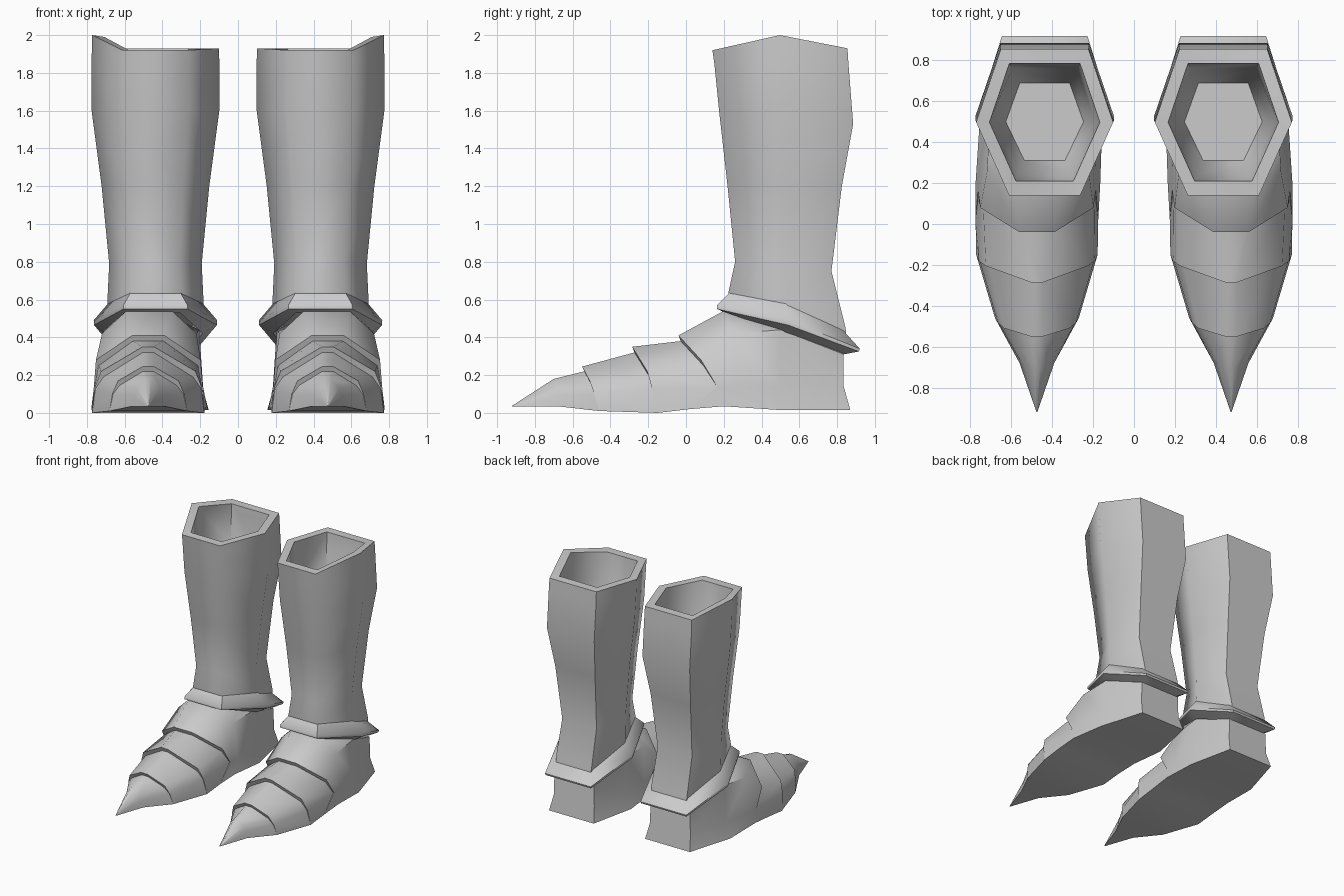
import bpy
import bmesh
import math

if "Cube" in bpy.data.objects:
    bpy.data.objects.remove(bpy.data.objects["Cube"], do_unlink=True)

steel = bpy.data.materials.new("grey_steel")
steel.use_nodes = True
grey = (0.6, 0.6, 0.6, 1)
steel.diffuse_color = grey
steel.node_tree.nodes["Principled BSDF"].inputs["Base Color"].default_value = grey


def loft(name, rings, angle, closed_loop=False):
    """Skin a series of rings, mirror to the other boot and shade."""
    bm = bmesh.new()
    loops = [[bm.verts.new(p) for p in ring] for ring in rings]
    pairs = list(zip(loops, loops[1:]))
    if closed_loop:
        pairs.append((loops[-1], loops[0]))
    else:
        bm.faces.new(loops[0])
        bm.faces.new(loops[-1])
    for a, b in pairs:
        for i in range(len(a)):
            j = (i + 1) % len(a)
            bm.faces.new((a[i], a[j], b[j], b[i]))
    bmesh.ops.remove_doubles(bm, verts=bm.verts, dist=0.0005)
    bmesh.ops.recalc_face_normals(bm, faces=bm.faces)
    mesh = bpy.data.meshes.new(name)
    bm.to_mesh(mesh)
    bm.free()
    mesh.materials.append(steel)
    obj = bpy.data.objects.new(name, mesh)
    bpy.context.collection.objects.link(obj)
    bpy.ops.object.select_all(action="DESELECT")
    obj.select_set(True)
    bpy.context.view_layer.objects.active = obj
    bpy.ops.object.shade_smooth_by_angle(angle=math.radians(angle))
    obj.modifiers.new("other_boot", "MIRROR").use_axis[0] = True
    return obj


def hexagon(half, front, back, z_front, z_side, z_back, tilt=0.0, cx=0.437):
    """Six-sided leg section; tilt raises the outer corner over the inner."""
    mid = (front + back) / 2
    f, b = half * 0.52, half * 0.64
    return [(cx - f, front, z_front), (cx + f, front, z_front),
            (cx + half, mid, z_side + tilt), (cx + b, back, z_back),
            (cx - b, back, z_back), (cx - half, mid, z_side - tilt)]


# Leg shaft: flared ankle up to the rim, then down into the hollow
shaft = [
    hexagon(0.25, 0.23, 0.85, 0.61, 0.54, 0.4),
    hexagon(0.255, 0.225, 0.845, 0.64, 0.58, 0.45),
    hexagon(0.245, 0.26, 0.77, 0.8, 0.79, 0.75),
    hexagon(0.285, 0.22, 0.825, 1.2, 1.2, 1.2),
    hexagon(0.338, 0.175, 0.885, 1.6, 1.6, 1.53),
    hexagon(0.338, 0.15, 0.86, 1.85, 1.87, 1.85),
    hexagon(0.335, 0.14, 0.855, 1.92, 1.965, 1.93, 0.035),
    hexagon(0.27, 0.21, 0.785, 1.92, 1.96, 1.93, 0.03),
    hexagon(0.25, 0.24, 0.76, 1.6, 1.6, 1.6),
    hexagon(0.19, 0.31, 0.69, 1.35, 1.35, 1.35),
]
loft("leg_shaft", shaft, 70)

# Ankle cuff: sloping flange with a sharp lip
cuff = [
    hexagon(0.25, 0.235, 0.82, 0.64, 0.58, 0.45),
    hexagon(0.327, 0.165, 0.92, 0.57, 0.49, 0.34),
    hexagon(0.325, 0.165, 0.915, 0.55, 0.465, 0.325),
    hexagon(0.25, 0.21, 0.835, 0.53, 0.42, 0.31),
]
loft("ankle_cuff", cuff, 50, closed_loop=True)


def section(cx, *points):
    """Foot section from (half width, y, z) at sole, welt, shoulder and top."""
    outer = [(cx + h, y, z) for h, y, z in points]
    inner = [(cx - h, y, z) for h, y, z in reversed(points)]
    return outer + inner


def step_in(ring, cx, drop):
    """Copy a plate's front edge, sunk under it; the sole stays in place."""
    sunk = [(cx + (x - cx) * 0.95, y + 0.012, z - drop) for x, y, z in ring[2:-2]]
    welts = [(cx + (x - cx) * 0.98, y, z) for x, y, z in (ring[1], ring[-2])]
    return [ring[0], welts[0]] + sunk + [welts[1], ring[-1]]


# Foot: heel, ankle, instep, three overlapping plates and a pointed toe
toe_x = 0.475
heel = section(0.44, (0.205, 0.87, 0.015), (0.185, 0.835, 0.14),
               (0.18, 0.835, 0.31), (0.1, 0.835, 0.33))
ankle = section(0.455, (0.3, 0.5, 0.015), (0.265, 0.5, 0.14),
                (0.25, 0.5, 0.44), (0.12, 0.5, 0.5))
instep = section(0.47, (0.305, 0.2, 0.035), (0.285, 0.27, 0.14),
                 (0.25, 0.25, 0.42), (0.12, 0.2, 0.54))
plate_one = section(toe_x, (0.3, 0.02, 0.02), (0.288, 0.165, 0.14),
                    (0.277, 0.08, 0.28), (0.085, -0.04, 0.41))
plate_two = section(toe_x, (0.297, -0.15, 0), (0.285, -0.18, 0.13),
                    (0.25, -0.205, 0.22), (0.03, -0.285, 0.35))
plate_three = section(toe_x, (0.205, -0.46, 0.01), (0.19, -0.485, 0.1),
                      (0.16, -0.51, 0.17), (0.03, -0.55, 0.245))
toe = section(toe_x, (0.085, -0.68, 0.035), (0.075, -0.68, 0.09),
              (0.06, -0.69, 0.13), (0.015, -0.7, 0.18))
tip = section(toe_x, *[(0.002, -0.92, z) for z in (0.035, 0.036, 0.037, 0.038)])

foot = [heel, ankle, instep,
        plate_one, step_in(plate_one, toe_x, 0.03),
        plate_two, step_in(plate_two, toe_x, 0.03),
        plate_three, step_in(plate_three, toe_x, 0.025),
        toe, tip]
loft("armoured_foot", foot, 48)
